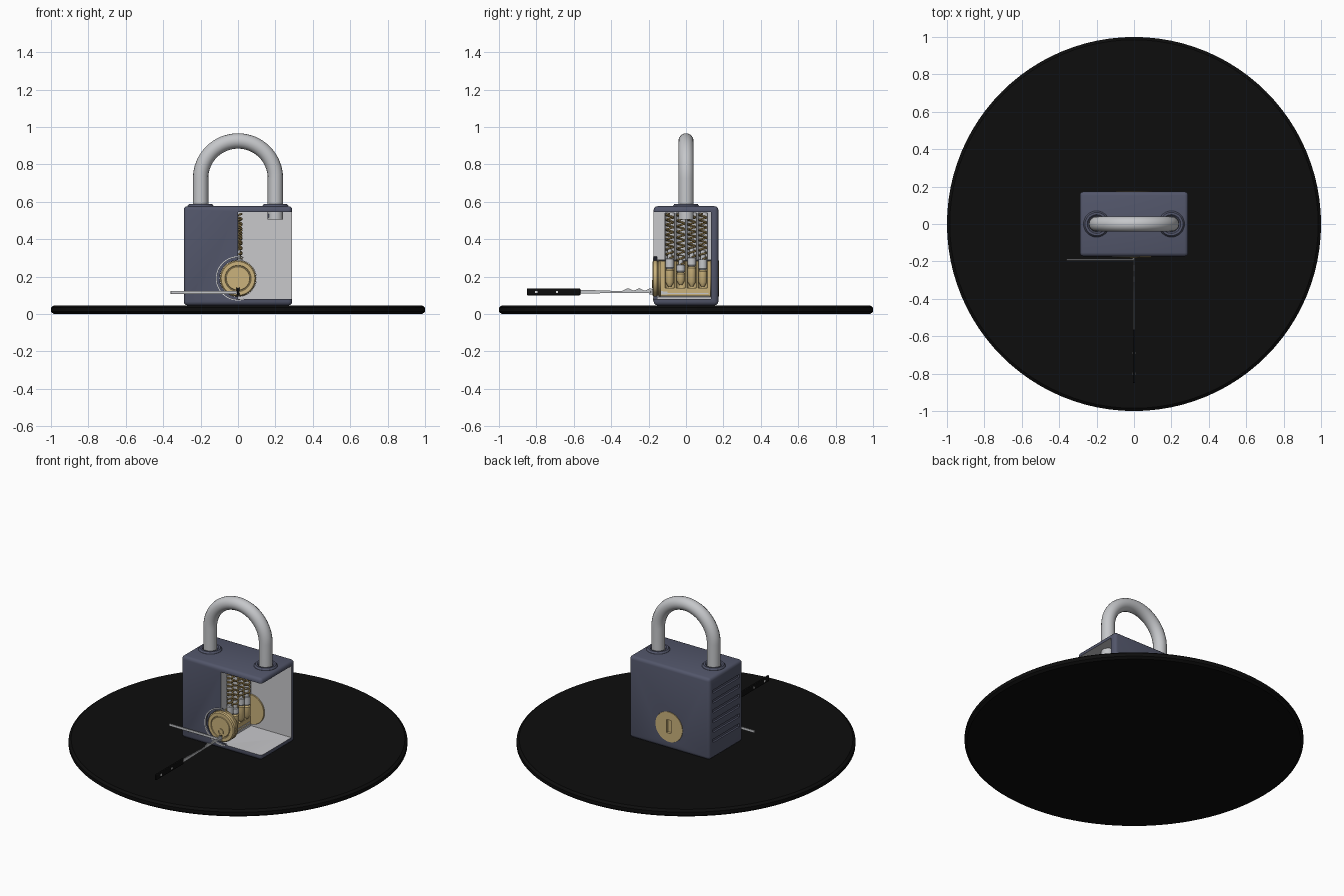
import bpy, bmesh
from math import pi, cos, sin, radians
from mathutils import Matrix, Vector

if "Cube" in bpy.data.objects:
    bpy.data.objects.remove(bpy.data.objects["Cube"])


def material(name, rgb):
    m = bpy.data.materials.new(name)
    m.use_nodes = True
    m.diffuse_color = (*rgb, 1)
    bsdf = m.node_tree.nodes["Principled BSDF"]
    bsdf.inputs["Base Color"].default_value = (*rgb, 1)
    bsdf.inputs["Roughness"].default_value = 0.5
    return m


SLATE = material("slate blue", (0.085, 0.093, 0.145))
LINING = material("light grey cut", (0.58, 0.58, 0.60))
STEEL = material("steel", (0.56, 0.57, 0.59))
BRASS = material("brass", (0.60, 0.45, 0.20))
SPRING = material("spring gold", (0.36, 0.25, 0.09))
BLACK = material("black", (0.004, 0.004, 0.004))
WHITE = material("white edge", (0.85, 0.85, 0.85))


def finish(name, bm, mats, index=0):
    bmesh.ops.recalc_face_normals(bm, faces=bm.faces)
    me = bpy.data.meshes.new(name)
    for f in bm.faces:
        f.material_index = index
    bm.to_mesh(me)
    bm.free()
    for m in mats:
        me.materials.append(m)
    me.shade_smooth()
    me.set_sharp_from_angle(angle=radians(35))
    ob = bpy.data.objects.new(name, me)
    bpy.context.collection.objects.link(ob)
    return ob


def box(name, lo, hi, mats, index=0, bevel=0):
    bm = bmesh.new()
    bmesh.ops.create_cube(bm, size=1)
    lo, hi = Vector(lo), Vector(hi)
    for v in bm.verts:
        v.co = (lo + hi) / 2 + v.co * (hi - lo)
    if bevel:
        bmesh.ops.bevel(bm, geom=bm.edges[:], offset=bevel, segments=3,
                        profile=0.5, affect='EDGES')
    return finish(name, bm, mats, index)


def lathe(name, profile, mats, at=(0, 0, 0), axis='Z', index=0, steps=32):
    """Spin (radius, height) points; a closed ring has no zero radius."""
    bm = bmesh.new()
    vs = [bm.verts.new((r, 0, h)) for r, h in profile]
    closed = all(r > 0 for r, h in profile)
    pairs = list(zip(vs, vs[1:])) + ([(vs[-1], vs[0])] if closed else [])
    edges = [bm.edges.new(p) for p in pairs]
    bmesh.ops.spin(bm, geom=vs + edges, cent=(0, 0, 0), axis=(0, 0, 1),
                   angle=2 * pi, steps=steps)
    bmesh.ops.remove_doubles(bm, verts=bm.verts, dist=1e-5)
    turn = Matrix.Rotation(-pi / 2, 4, 'X') if axis == 'Y' else Matrix()
    bm.transform(Matrix.Translation(at) @ turn)
    return finish(name, bm, mats, index)


def rod(name, r, a, b, mats, at=(0, 0, 0), axis='Z', index=0):
    return lathe(name, [(0, a), (r, a), (r, b), (0, b)], mats, at, axis, index)


def plate(name, outline, mat, x=0, thick=0.01):
    """Flat side profile in (y, z), given thickness along x."""
    bm = bmesh.new()
    f = bm.faces.new([bm.verts.new((x - thick / 2, y, z)) for y, z in outline])
    out = bmesh.ops.extrude_face_region(bm, geom=[f])
    bmesh.ops.translate(bm, vec=(thick, 0, 0),
                        verts=[g for g in out['geom'] if isinstance(g, bmesh.types.BMVert)])
    return finish(name, bm, [mat])


def tube(name, points, r, mat, res=4):
    cu = bpy.data.curves.new(name, 'CURVE')
    cu.dimensions = '3D'
    cu.bevel_depth, cu.bevel_resolution, cu.use_fill_caps = r, res, True
    sp = cu.splines.new('POLY')
    sp.points.add(len(points) - 1)
    for p, co in zip(sp.points, points):
        p.co = (*co, 1)
    sp.use_smooth = True
    cu.materials.append(mat)
    ob = bpy.data.objects.new(name, cu)
    bpy.context.collection.objects.link(ob)
    return ob


def cut(ob, cutter):
    m = ob.modifiers.new("cut", 'BOOLEAN')
    m.operation, m.solver, m.object = 'DIFFERENCE', 'EXACT', cutter
    with bpy.context.temp_override(object=ob, active_object=ob, selected_objects=[ob]):
        bpy.ops.object.modifier_apply(modifier=m.name)
    bpy.data.objects.remove(cutter)
    ob.data.set_sharp_from_angle(angle=radians(35))


# Round stand
lathe("base_disc", [(0, 0), (0.985, 0), (1, 0.012), (1, 0.034), (0.985, 0.046), (0, 0.046)],
      [BLACK], steps=96)

# Lock body with cutaway, cylinder bore and side grooves
TWO = [SLATE, LINING]
AXIS = (0, 0, 0.19)
PIN_Y = [-0.087, -0.028, 0.031, 0.09]
body = box("lock_body", (-0.29, -0.173, 0.046), (0.29, 0.173, 0.576), TWO, bevel=0.02)
cut(body, box("cutter", (0, -0.3, 0.08), (0.4, 0.135, 0.546), TWO, 1))
cut(body, rod("cutter", 0.098, -0.3, 0.3, TWO, AXIS, 'Y', 1))
cut(body, rod("cutter", 0.116, -0.3, -0.155, TWO, AXIS, 'Y'))
for y in PIN_Y:
    cut(body, rod("cutter", 0.026, 0.2, 0.54, TWO, (0, y, 0), index=1))
for i in range(6):
    z = 0.15 + i * 0.064
    cut(body, box("cutter", (-0.4, -0.135, z), (-0.278, 0.135, z + 0.022), TWO))

# White rim round the cylinder opening
rim = lathe("opening_rim", [(0.112, -0.177), (0.118, -0.177), (0.118, -0.171), (0.112, -0.171)],
            [WHITE], AXIS, 'Y', steps=48)
cut(rim, box("cutter", (0.03, -0.3, 0), (0.2, 0, 0.4), [WHITE]))

# Brass cylinder: stepped front flange, halved core, back flange
core = lathe("cylinder_core", [(0, -0.179), (0.062, -0.179), (0.064, -0.175), (0.068, -0.175),
                               (0.07, -0.179), (0.09, -0.179), (0.096, -0.173), (0.096, -0.155),
                               (0.091, -0.152), (0.091, -0.147), (0.096, -0.144), (0.096, -0.135),
                               (0.094, -0.13), (0.094, 0.125), (0.097, 0.128), (0.097, 0.176),
                               (0, 0.176)], [BRASS], AXIS, 'Y', steps=48)
cut(core, box("cutter", (0, -0.134, 0), (0.3, 0.127, 0.4), [BRASS]))
for y in PIN_Y:
    cut(core, rod("cutter", 0.025, 0.14, 0.4, [BRASS], (0, y, 0)))
cut(core, box("cutter", (-0.016, 0.16, 0.15), (0.016, 0.3, 0.235), [BRASS]))
cut(core, box("cutter", (-0.009, -0.3, 0.098), (0.009, -0.15, 0.145), [BRASS]))
box("keyway_back", (-0.009, -0.156, 0.098), (0.009, -0.149, 0.145), [BLACK])
lathe("keyway_ring", [(0.013, -0.183), (0.021, -0.183), (0.021, -0.178), (0.013, -0.178)],
      [BRASS], (0, 0, 0.16), 'Y')
box("keyway_strip", (-0.01, -0.13, 0.106), (0.003, 0.12, 0.112), [LINING])

# Pin stacks: pointed key pin, driver pin and coil spring
for i, (y, low, mid, top) in enumerate(zip(PIN_Y, (0.145, 0.155, 0.148, 0.145),
                                           (0.24, 0.222, 0.255, 0.235),
                                           (0.315, 0.282, 0.32, 0.31))):
    lathe(f"key_pin_{i}", [(0, low), (0.008, low), (0.023, low + 0.025), (0.023, mid - 0.008),
                           (0.017, mid), (0, mid)], [BRASS], (0, y, 0))
    lathe(f"driver_pin_{i}", [(0, mid), (0.017, mid), (0.023, mid + 0.008), (0.023, top - 0.02),
                              (0.013, top - 0.018), (0.013, top + 0.03), (0, top + 0.03)],
          [STEEL], (0, y, 0))
    turns, n = 9, 14
    tube(f"spring_{i}", [(0.019 * cos(2 * pi * k / n), y + 0.019 * sin(2 * pi * k / n),
                          top - 0.016 + (0.552 - top) * k / (turns * n))
                         for k in range(turns * n + 1)], 0.005, SPRING, 1)

# Shackle with latch notch, and collars
arch = [(0.2 * cos(a), 0, 0.725 + 0.2 * sin(a)) for a in (pi * k / 32 for k in range(33))]
shackle = tube("shackle", [(0.2, 0, 0.505)] + arch + [(-0.2, 0, 0.4)], 0.041, STEEL, 6)
box("latch_notch", (0.157, -0.02, 0.516), (0.168, 0.02, 0.535), [SLATE])
for side, x in (("left", 0.2), ("right", -0.2)):
    lathe(f"{side}_collar", [(0.042, 0.57), (0.07, 0.57), (0.07, 0.577), (0.062, 0.588),
                             (0.05, 0.588), (0.042, 0.58)], [SLATE], (x, 0, 0))

# Rake pick: toothed blade and black handle with rivets
teeth = [(-0.16 - 0.03 * k, 0.138 if k % 2 else 0.124) for k in range(7)]
plate("pick_blade", [(-0.58, 0.108), (-0.36, 0.113), (-0.1, 0.113), (-0.1, 0.12)] + teeth
      + [(-0.37, 0.123), (-0.58, 0.13)], STEEL, thick=0.006)
box("pick_handle", (-0.006, -0.85, 0.1), (0.006, -0.565, 0.137), [BLACK], bevel=0.004)
for i, y in enumerate((-0.8, -0.69)):
    box(f"handle_rivet_{i}", (-0.007, y - 0.006, 0.112), (0.007, y + 0.006, 0.124), [WHITE])

# Flat tension wrench bent into the keyway
box("wrench_arm", (-0.36, -0.195, 0.107), (0.004, -0.188, 0.123), [STEEL], bevel=0.002)
box("wrench_tip", (-0.007, -0.195, 0.103), (0.004, -0.1, 0.112), [STEEL])
